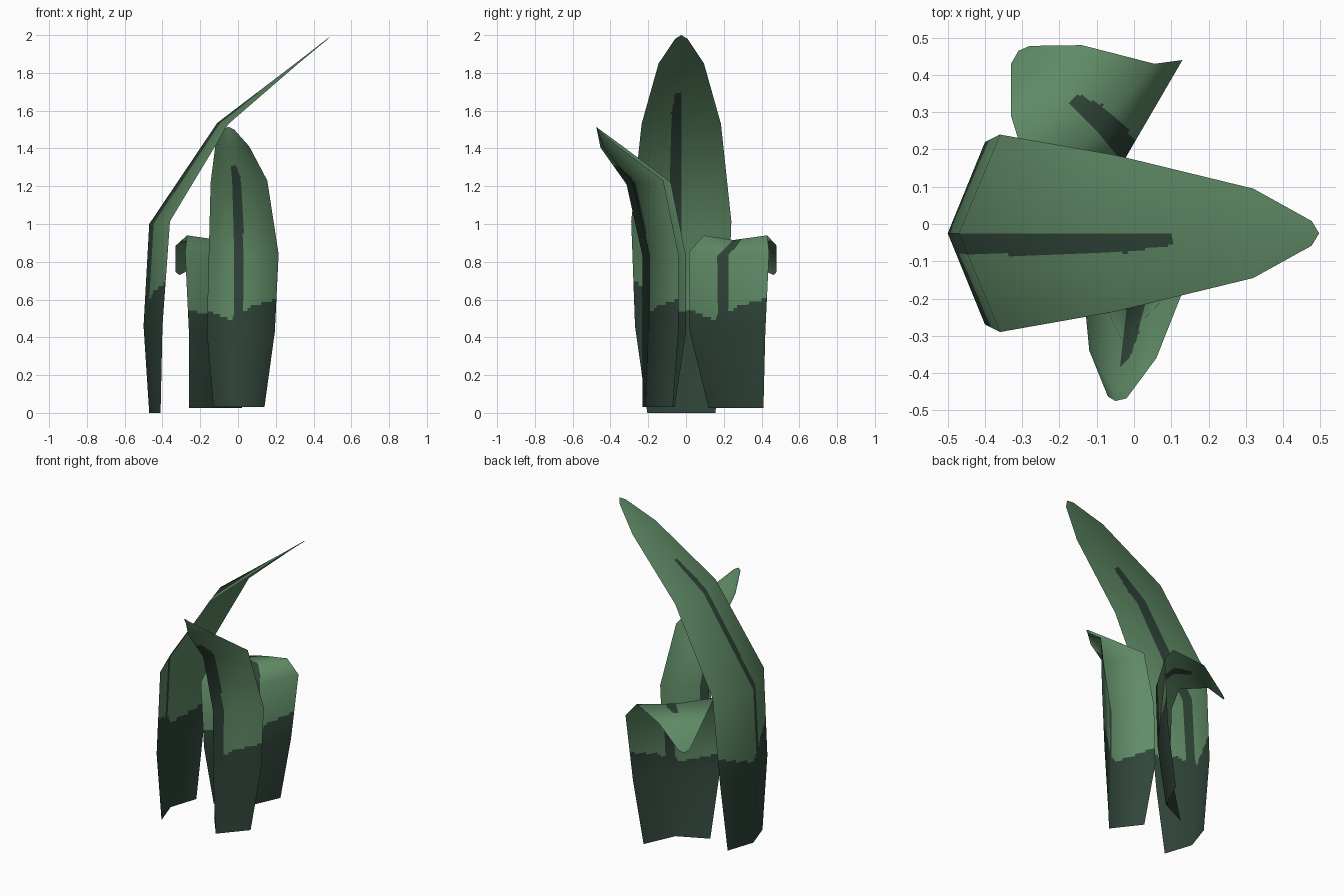
import bpy, bmesh
from mathutils import Vector

if "Cube" in bpy.data.objects:
    bpy.data.objects.remove(bpy.data.objects["Cube"])

def material(name, rgb):
    m = bpy.data.materials.new(name)
    m.diffuse_color = (*rgb, 1)
    m.use_nodes = True
    m.node_tree.nodes["Principled BSDF"].inputs["Base Color"].default_value = m.diffuse_color
    return m

LIGHT = material("leaf green", (0.118, 0.262, 0.135))
DARK = material("dark green", (0.030, 0.060, 0.042))
NU, NV = 28, 26          # fine divisions per leaf half / per row

def lerp(a, b, t):
    return a + (b - a) * t

def ramp(x, pts):
    for (x0, y0), (x1, y1) in zip(pts, pts[1:]):
        if x <= x1:
            return lerp(y0, y1, (x - x0) / (x1 - x0))
    return pts[-1][1]

def is_dark(u, v):
    # dark root with an uneven upper edge, plus a stripe beside the fold
    root = ramp(u, [(-1, 1.28), (-0.1, 1.15), (0, 1.25), (0.24, 1.26), (0.4, 1.33), (1, 1.42)])
    if v < root:
        return True
    right = ramp(v, [(0, 0.24), (2, 0.22), (3.2, 0.27), (3.5, 0.18)])
    return v < 3.5 and 0.01 < u < right

def leaf(name, rows):
    """rows: (left edge, fold, right edge) points, seen from the outer side"""
    rows = [[Vector(p) for p in r] for r in rows]
    # coarse blade supplies smooth normals
    bm = bmesh.new()
    cv = [[bm.verts.new(p) for p in r] for r in rows]
    for a, b in zip(cv, cv[1:]):
        for j in range(2):
            bm.faces.new((a[j], a[j + 1], b[j + 1], b[j]))
    bm.normal_update()
    nrm = [[v.normal.copy() for v in r] for r in cv]
    bm.free()
    # fine blade, coloured by position along and across the leaf
    ni, nj = (len(rows) - 1) * NV, 2 * NU

    def sample(g, i, j):
        r, c = min(i // NV, len(rows) - 2), min(j // NU, 1)
        s, t = i / NV - r, j / NU - c
        return lerp(lerp(g[r][c], g[r][c + 1], t), lerp(g[r + 1][c], g[r + 1][c + 1], t), s)

    grid = [(i, j) for i in range(ni + 1) for j in range(nj + 1)]
    verts = [sample(rows, i, j) for i, j in grid]
    normals = [sample(nrm, i, j).normalized() for i, j in grid]
    w = nj + 1
    cells = [(i, j) for i in range(ni) for j in range(nj)]
    faces = [(i * w + j, i * w + j + 1, (i + 1) * w + j + 1, (i + 1) * w + j) for i, j in cells]
    me = bpy.data.meshes.new(name)
    me.from_pydata(verts, [], faces)
    me.materials.append(LIGHT)
    me.materials.append(DARK)
    for p, (i, j) in zip(me.polygons, cells):
        p.use_smooth = True
        p.material_index = int(is_dark((j + 0.5) / NU - 1, (i + 0.5) / NV))
    me.normals_split_custom_set_from_vertices(normals)
    ob = bpy.data.objects.new(name, me)
    bpy.context.collection.objects.link(ob)

# tall leaf: fold x, fold z, edge x, edge z, half width
Y = -0.025
tall = [(-0.47, 0, -0.41, 0, 0.18), (-0.50, 0.46, -0.40, 0.46, 0.245),
        (-0.47, 1.0, -0.36, 1.015, 0.265), (-0.11, 1.535, -0.05, 1.53, 0.21),
        (0.31, 1.855, 0.32, 1.85, 0.12), (0.497, 2.0, 0.477, 1.98, 0.033)]
leaf("tall_leaf", [((ex, Y + h, ez), (sx, Y, sz), (ex, Y - h, ez)) for sx, sz, ex, ez, h in tall])

# front leaf, tip bending forward
leaf("front_leaf", [
    ((-0.13, -0.06, 0.03), (0.0, -0.23, 0.03), (0.14, -0.07, 0.03)),
    ((-0.165, 0.0, 0.43), (-0.02, -0.23, 0.43), (0.195, -0.04, 0.43)),
    ((-0.155, 0.0, 0.83), (-0.02, -0.23, 0.83), (0.215, -0.04, 0.84)),
    ((-0.145, -0.08, 1.22), (-0.03, -0.315, 1.21), (0.155, -0.12, 1.23)),
    ((-0.12, -0.34, 1.415), (-0.045, -0.453, 1.405), (0.06, -0.36, 1.41)),
    ((-0.07, -0.463, 1.505), (-0.05, -0.475, 1.515), (-0.02, -0.468, 1.50))])

# back leaf, tip drooping outward
leaf("back_leaf", [
    ((-0.26, 0.12, 0.025), (-0.07, 0.21, 0.025), (0.02, 0.41, 0.025)),
    ((-0.26, 0.02, 0.43), (-0.04, 0.17, 0.43), (0.09, 0.42, 0.43)),
    ((-0.28, 0.015, 0.85), (-0.03, 0.165, 0.83), (0.13, 0.44, 0.85)),
    ((-0.27, 0.095, 0.94), (-0.10, 0.25, 0.915), (0.055, 0.43, 0.94)),
    ((-0.33, 0.29, 0.885), (-0.25, 0.40, 0.89), (-0.14, 0.48, 0.885)),
    ((-0.33, 0.43, 0.745), (-0.31, 0.465, 0.73), (-0.28, 0.478, 0.745))])
